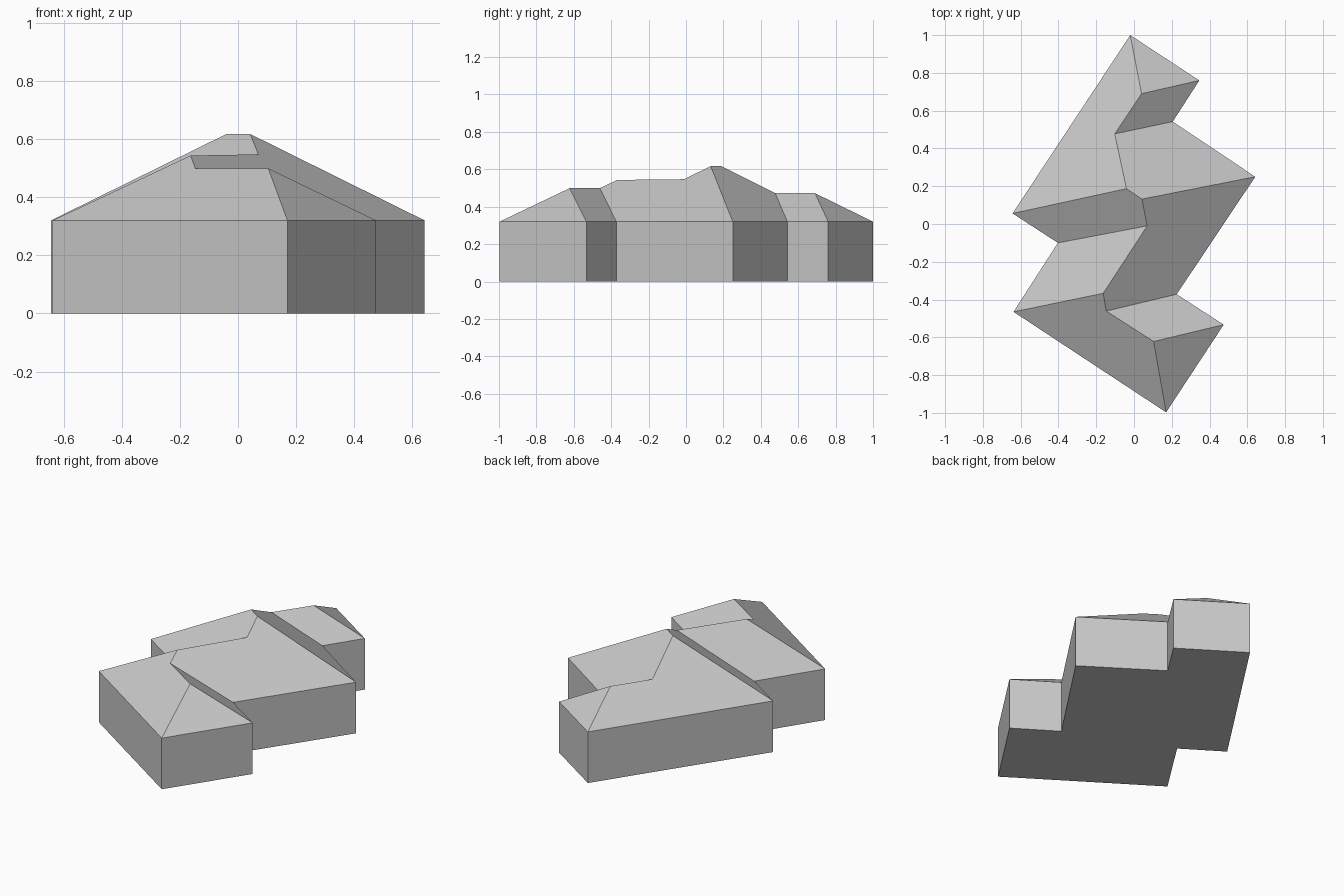
import bpy
import bmesh

default_cube = bpy.data.objects.get("Cube")
if default_cube:
    bpy.data.objects.remove(default_cube, do_unlink=True)

EAVE = 0.32

# Stepped floor plan: wall corners, clockwise from the back tip
corners = {
    "A": (-0.02, 1.0), "B": (0.346, 0.76), "C": (0.205, 0.542),
    "D": (0.642, 0.25), "E": (0.226, -0.372), "F": (0.475, -0.533),
    "G": (0.17, -0.997), "H": (-0.638, -0.465), "I": (-0.403, -0.1),
    "J": (-0.643, 0.056),
}

# Ridge line joints, from back to front
ridge = {
    "p": (0.04, 0.69, 0.472), "q": (-0.102, 0.477, 0.472),
    "r": (-0.04, 0.187, 0.617), "s": (0.042, 0.132, 0.617),
    "t": (0.07, -0.01, 0.547), "u": (-0.163, -0.367, 0.543),
    "v": (-0.147, -0.461, 0.499), "w": (0.104, -0.622, 0.499),
}

# One sloped roof plane per wall, named by its corner points
roof_planes = ["ABp", "BCqp", "CDsrq", "DEvuts", "EFwv",
               "FGw", "GHuvw", "HItu", "IJrst", "JApqr"]


def make_material(name, value):
    mat = bpy.data.materials.new(name)
    mat.use_nodes = True
    colour = (value, value, value, 1)
    mat.diffuse_color = colour
    for node in mat.node_tree.nodes:
        if node.type == "BSDF_PRINCIPLED":
            node.inputs["Base Color"].default_value = colour
    return mat


def finish(bm, name, mat):
    mesh = bpy.data.meshes.new(name)
    bm.to_mesh(mesh)
    bm.free()
    mesh.materials.append(mat)
    obj = bpy.data.objects.new(name, mesh)
    bpy.context.collection.objects.link(obj)
    return obj


grey = make_material("plain grey", 0.58)

# Walls and floor: the plan raised to the eaves, open under the roof
bm = bmesh.new()
base = [bm.verts.new((x, y, 0)) for x, y in corners.values()]
top = [bm.verts.new((x, y, EAVE)) for x, y in corners.values()]
bm.faces.new(base)
for i in range(len(base)):
    j = (i + 1) % len(base)
    bm.faces.new((base[j], base[i], top[i], top[j]))
bmesh.ops.recalc_face_normals(bm, faces=bm.faces)
finish(bm, "walls", grey)

# Hipped roof with valleys at the inner corners
bm = bmesh.new()
points = {k: bm.verts.new((x, y, EAVE)) for k, (x, y) in corners.items()}
points.update({k: bm.verts.new(co) for k, co in ridge.items()})
for plane in roof_planes:
    bm.faces.new([points[k] for k in reversed(plane)])
finish(bm, "hipped_roof", grey)
